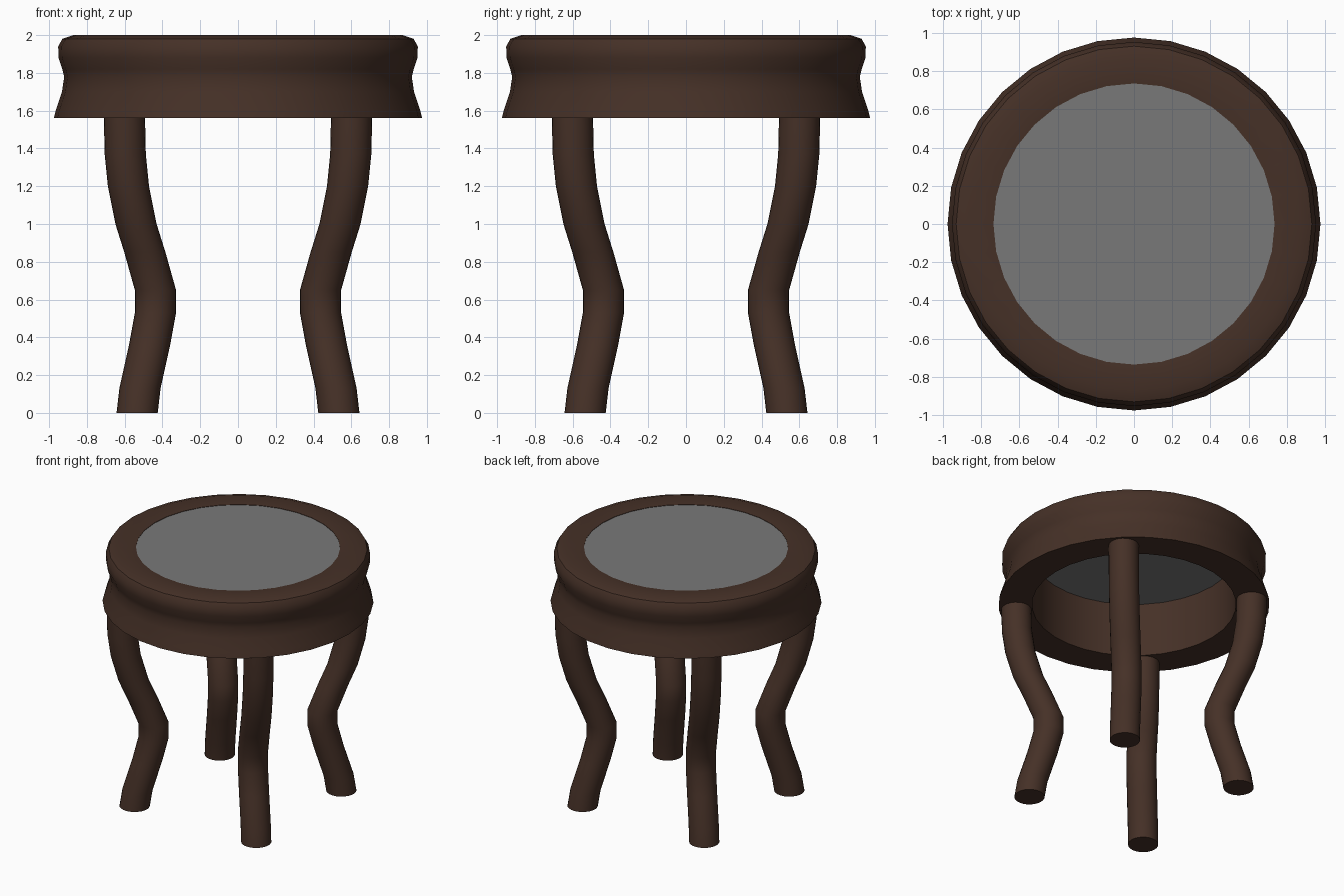
import bpy, bmesh, math
from mathutils import Vector

default = bpy.data.objects.get("Cube")
if default:
    bpy.data.objects.remove(default, do_unlink=True)


def make_material(name, color):
    mat = bpy.data.materials.new(name)
    mat.use_nodes = True
    mat.diffuse_color = color
    bsdf = next(n for n in mat.node_tree.nodes if n.type == 'BSDF_PRINCIPLED')
    bsdf.inputs["Base Color"].default_value = color
    return mat


def finish(name, bm, mat, angle=40):
    bmesh.ops.recalc_face_normals(bm, faces=bm.faces)
    mesh = bpy.data.meshes.new(name)
    bm.to_mesh(mesh)
    bm.free()
    mesh.materials.append(mat)
    obj = bpy.data.objects.new(name, mesh)
    bpy.context.collection.objects.link(obj)
    bpy.ops.object.select_all(action='DESELECT')
    obj.select_set(True)
    bpy.context.view_layer.objects.active = obj
    bpy.ops.object.shade_smooth_by_angle(angle=math.radians(angle))
    return obj


def ring(bm, center, radius, sides):
    return [bm.verts.new(Vector(center) + Vector((radius * math.cos(a), radius * math.sin(a), 0)))
            for a in (math.tau * i / sides for i in range(sides))]


def bridge(bm, a, b):
    for i in range(len(a)):
        j = (i + 1) % len(a)
        bm.faces.new((a[i], a[j], b[j], b[i]))


wood = make_material("dark brown wood", (0.06, 0.03, 0.02, 1))
cushion = make_material("grey seat", (0.19, 0.19, 0.19, 1))

# Moulded seat frame: closed profile (radius, height) turned around z
SIDES = 32
profile = [(0.735, 1.56), (0.975, 1.56), (0.965, 1.6), (0.932, 1.7), (0.92, 1.78),
           (0.93, 1.82), (0.95, 1.88), (0.952, 1.94), (0.93, 1.98), (0.87, 2.0), (0.735, 1.988)]
bm = bmesh.new()
rings = [ring(bm, (0, 0, z), r, SIDES) for r, z in profile]
for k in range(len(rings)):
    bridge(bm, rings[k - 1], rings[k])
finish("seat_frame", bm, wood)

# Flat seat panel closing the top of the frame
bm = bmesh.new()
bm.faces.new(ring(bm, (0, 0, 1.985), 0.737, SIDES))
finish("seat_panel", bm, cushion)

# Bent legs on the diagonals: (offset along x and y, height)
path = [(0.534, 0), (0.519, 0.13), (0.468, 0.36), (0.437, 0.53), (0.437, 0.65), (0.493, 0.85),
        (0.54, 1.0), (0.58, 1.2), (0.597, 1.37), (0.602, 1.6)]
for name, sx, sy in (("front_left", 1, -1), ("front_right", -1, -1),
                     ("back_left", 1, 1), ("back_right", -1, 1)):
    bm = bmesh.new()
    rings = [ring(bm, (sx * d, sy * d, z), 0.109, 24) for d, z in path]
    for lower, upper in zip(rings, rings[1:]):
        bridge(bm, lower, upper)
    bm.faces.new(rings[0])
    bm.faces.new(rings[-1])
    finish(name + "_leg", bm, wood)
